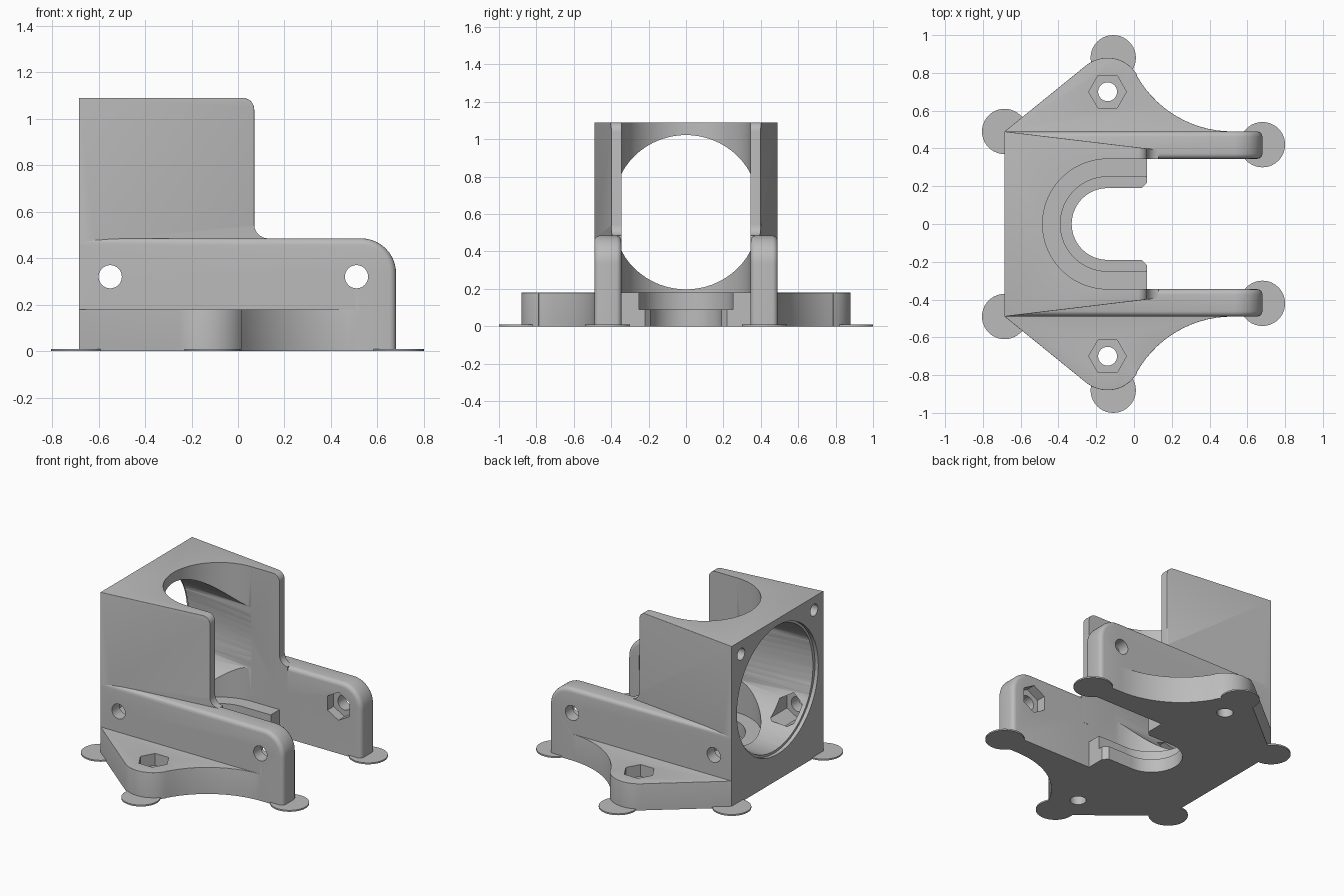
import bpy, bmesh
from math import radians, cos, sin, pi

cube = bpy.data.objects.get("Cube")
if cube:
    bpy.data.objects.remove(cube, do_unlink=True)

grey = bpy.data.materials.new("plain_grey")
grey.use_nodes = True
grey.diffuse_color = (0.5, 0.5, 0.5, 1)
grey.node_tree.nodes["Principled BSDF"].inputs["Base Color"].default_value = (0.5, 0.5, 0.5, 1)

BACK, HALF, FAN_Z = -0.685, 0.49, 0.61   # back plane, half width, fan centre height
AX = -0.14                               # axis of the vertical channel and the ears


def arc(cx, cy, r, a0, a1, n=14):
    return [(cx + r * cos(radians(a0 + (a1 - a0) * i / n)),
             cy + r * sin(radians(a0 + (a1 - a0) * i / n))) for i in range(n + 1)]


def ngon(cx, cy, r, n, turn=0):
    return [(cx + r * cos(2 * pi * i / n + turn), cy + r * sin(2 * pi * i / n + turn)) for i in range(n)]


def finish(name, bm):
    bmesh.ops.recalc_face_normals(bm, faces=bm.faces)
    mesh = bpy.data.meshes.new(name)
    bm.to_mesh(mesh)
    bm.free()
    mesh.materials.append(grey)
    obj = bpy.data.objects.new(name, mesh)
    bpy.context.collection.objects.link(obj)
    return obj


def prism(name, pts, axis, a, b, rim=0, rounded=None, warp=None):
    """Extrude a 2D outline along an axis, optionally rounding chosen edges."""
    place = {"x": lambda u, v, t: (t, u, v),
             "y": lambda u, v, t: (u, t, v),
             "z": lambda u, v, t: (u, v, t)}[axis]
    bm = bmesh.new()
    lo = [bm.verts.new(place(u, v, a)) for u, v in pts]
    hi = [bm.verts.new(place(u, v, b)) for u, v in pts]
    bm.faces.new(lo)
    bm.faces.new(hi)
    for i in range(len(pts)):
        j = (i + 1) % len(pts)
        bm.faces.new((lo[i], lo[j], hi[j], hi[i]))
    if warp:
        for v in bm.verts:
            warp(v.co)
    bmesh.ops.recalc_face_normals(bm, faces=bm.faces)
    if rim:
        edges = [e for e in bm.edges if rounded(e.verts[0].co, e.verts[1].co)]
        bmesh.ops.bevel(bm, geom=edges, offset=rim, segments=4, profile=0.5,
                        affect="EDGES", clamp_overlap=True)
    return finish(name, bm)


# Tapered shell with a rounded upper corner and a fillet down to the arms
def taper(co):
    co.y *= 1 - 0.184 * (co.x - BACK) / 0.755


def shell_rim(p, q):
    on_cap = p.y * q.y > 0 and abs(p.y) > 0.3
    return on_cap and min(p.z, q.z) > 0.53 and max(p.x, q.x) > BACK + 0.01


shell_outline = ([(BACK, 0), (0.07, 0), (0.07, 0.3), (0.13, 0.3)]
                 + arc(0.13, 0.545, 0.06, 270, 180, 8)
                 + arc(0.02, 1.04, 0.05, 0, 90, 8) + [(BACK, 1.09)])
body = prism("bracket_body", shell_outline, "y", -HALF, HALF, 0.018, shell_rim, taper)

# Side arms and mounting ears
arm_outline = [(BACK, 0), (0.68, 0)] + arc(0.53, 0.335, 0.15, 0, 90) + [(BACK, 0.485)]


def arm_rim(p, q):
    return abs(p.y - q.y) < 1e-4 and min(p.x, q.x) > 0.5 and max(p.z, q.z) > 0.01 or \
        abs(p.y - q.y) < 1e-4 and min(p.z, q.z) > 0.4


def ear_rim(p, q):
    return min(p.z, q.z) > 0.17 and min(abs(p.y), abs(q.y)) > 0.48


joined = []
for s in (1, -1):
    joined.append(prism("arm", arm_outline, "y", s * 0.345, s * HALF, 0.028, arm_rim))
    ear = ([(BACK, 0.40), (BACK, HALF)] + arc(AX, 0.70, 0.18, 129, 29.3)
           + arc(0.52, 1.07, 0.58, 209.3, 270) + [(0.52, 0.40)])
    joined.append(prism("ear", [(x, s * y) for x, y in ear], "z", 0, 0.18, 0.02, ear_rim))

cutters = []


def cutter(*args):
    cutters.append(prism("cutter", *args))


# Vertical channel, groove and lower slot, all open to the front of the arms
for r, z in ((0.344, 0.18), (0.25, 0.09)):
    cutter([(0.9, -r)] + arc(AX, 0, r, 270, 90, 40) + [(0.9, r)], "z", z, 1.3)
cutter([(0.09, -0.24), (0.04, -0.19)] + arc(AX, 0, 0.19, 270, 90, 30)
       + [(0.04, 0.19), (0.09, 0.24)], "z", -0.1, 0.3)

# Fan duct: round at the back, narrowing to the channel width
bm = bmesh.new()
rings = []
for x, r, limit in ((-0.72, 0.421, 0.45), (-0.13, 0.40, 0.343)):
    rings.append([bm.verts.new((x, max(-limit, min(limit, y)), z))
                  for y, z in ngon(0, FAN_Z, r, 64, pi / 64)])
    bm.faces.new(rings[-1])
for i in range(64):
    j = (i + 1) % 64
    bm.faces.new((rings[0][i], rings[0][j], rings[1][j], rings[1][i]))
bmesh.ops.triangulate(bm, faces=bm.faces)
cutters.append(finish("cutter", bm))
cutter(ngon(0, FAN_Z, 0.435, 64), "x", -0.8, BACK + 0.025)

# Screw holes and hexagonal nut pockets
for s in (1, -1):
    cutter(ngon(s * 0.39, 1.0, 0.04, 24), "x", -0.8, -0.45)
    cutter(ngon(AX, s * 0.70, 0.05, 32), "z", -0.1, 0.3)
    cutter(ngon(AX, s * 0.70, 0.10, 6), "z", 0.10, 0.3)
    for x in (-0.55, 0.51):
        cutter(ngon(x, 0.32, 0.05, 32), "y", s * 0.25, s * 0.6)
        cutter(ngon(x, 0.32, 0.095, 6, pi / 6), "y", s * 0.22, s * 0.41)

# Combine everything into one body
bpy.ops.object.select_all(action="DESELECT")
bpy.context.view_layer.objects.active = body
body.select_set(True)
for operation, tools in (("UNION", joined), ("DIFFERENCE", cutters)):
    for tool in tools:
        tool.hide_render = True
        mod = body.modifiers.new("combine", "BOOLEAN")
        mod.operation = operation
        mod.solver = "EXACT"
        mod.object = tool
        bpy.ops.object.modifier_apply(modifier=mod.name)
        bpy.data.objects.remove(tool, do_unlink=True)
bpy.ops.object.shade_smooth_by_angle(angle=radians(30))

# Thin round pads under the corners
for side, s in (("left", 1), ("right", -1)):
    for spot, x, y in (("back", BACK, 0.49), ("ear", -0.11, 0.88), ("arm", 0.68, 0.42)):
        prism("pad_" + spot + "_" + side, ngon(x, s * y, 0.12, 40), "z", 0, 0.01)
